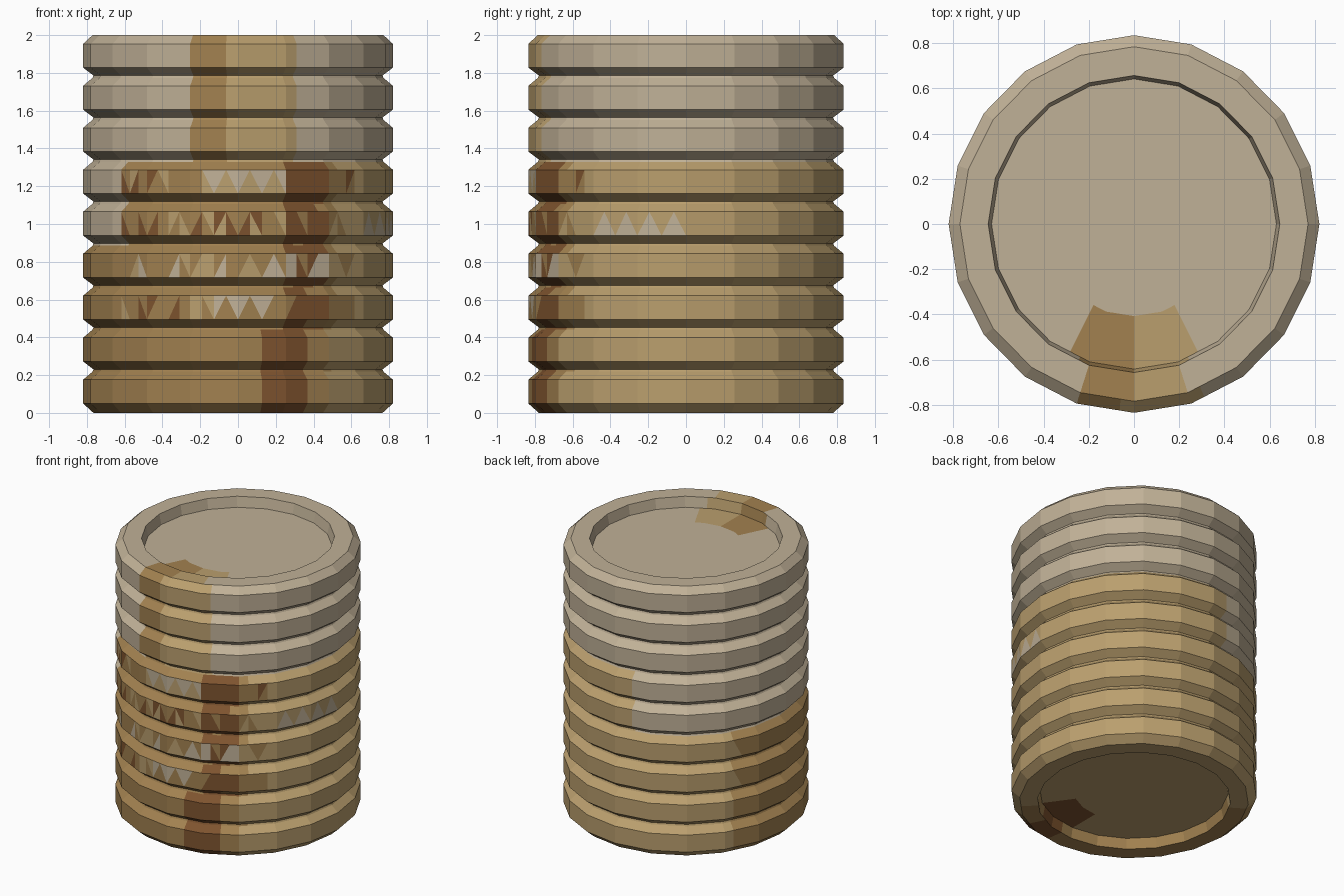
import bpy, bmesh, math, random

if "Cube" in bpy.data.objects:
    bpy.data.objects.remove(bpy.data.objects["Cube"])

random.seed(4)
SIDES, SUB, RIBS = 20, 4, 9
COLS = SIDES * SUB
RX, RY = 0.82, 0.835
PITCH = 2.0 / RIBS
DEPTH, FLOOR_R = 0.075, 0.63
GREY, TAN, AMBER, RUST = range(4)


def material(name, rgb):
    m = bpy.data.materials.new(name)
    m.diffuse_color = (*rgb, 1)
    m.use_nodes = True
    m.node_tree.nodes["Principled BSDF"].inputs["Base Color"].default_value = m.diffuse_color
    return m


MATS = [material("grey_beige", (0.53, 0.44, 0.31)),
        material("tan", (0.49, 0.345, 0.155)),
        material("amber_brown", (0.36, 0.22, 0.08)),
        material("rust", (0.21, 0.088, 0.028))]


def column_point(c, r, z):
    """Point on a 20-sided outline, each flat side split into SUB columns."""
    k, t = divmod(c, SUB)
    t /= SUB
    a, b = (2 * math.pi * i / SIDES for i in (k, k + 1))
    x = math.cos(a) * (1 - t) + math.cos(b) * t
    y = math.sin(a) * (1 - t) + math.sin(b) * t
    return (x * r, y * r * RY / RX, z)


def wall_colour(p, jagged):
    """Weathering: grey top, tan below, rusty streaks at the front."""
    x, y, z = p
    rib = int(z / PITCH)
    upper = z / PITCH - rib > 0.52      # triangle hanging from the rib's top edge
    ang = math.degrees(math.atan2(y, x)) % 360
    if rib >= 6:
        if y < 0 and -0.25 < x < 0.3:
            return AMBER if x < -0.08 else TAN
        return GREY
    if rib in (4, 5) and 100 < ang < 222:
        return GREY
    if y < 0 and rib >= 2 and abs(x) < 0.62:
        if 0.25 < x < 0.47:
            if jagged and rib == 3:
                return random.choice((GREY, RUST, AMBER))
            return RUST if rib == 5 or random.random() < 0.65 else AMBER
        if jagged:
            if rib == 5 and -0.2 < x < 0.25:
                return GREY if upper else TAN
            if rib == 2 and -0.12 < x < 0.18:
                return GREY if upper else AMBER
            if rib == 3 and x < 0.25 and not upper:
                return random.choice((GREY, TAN, AMBER))
            return random.choice((TAN, AMBER, AMBER, AMBER, RUST))
        return AMBER if x < 0.5 else TAN
    if y < 0 and 0.12 < x < 0.34:
        return RUST
    if y < 0 and x < 0.48:
        return AMBER
    if rib < 4 and 150 < ang < 270:
        return AMBER
    if jagged and rib == 4 and x > 0 and -0.5 < y < 0:
        return TAN if upper else GREY
    return TAN


def floor_colour(p):
    if p[2] < 1:
        return RUST if p[1] < -0.4 and 0 < p[0] < 0.3 else TAN
    if p[1] < -0.36 and -0.22 < p[0] < 0.22:
        return AMBER if p[0] < 0 else TAN
    return GREY


def finish(bm, name):
    bmesh.ops.recalc_face_normals(bm, faces=bm.faces)
    mesh = bpy.data.meshes.new(name)
    bm.to_mesh(mesh)
    bm.free()
    for m in MATS:
        mesh.materials.append(m)
    obj = bpy.data.objects.new(name, mesh)
    bpy.context.collection.objects.link(obj)
    return obj


def ring(bm, r, z):
    return [bm.verts.new(column_point(c, r, z)) for c in range(COLS)]


def bridge(bm, a, b):
    return [bm.faces.new((a[c], a[(c + 1) % COLS], b[(c + 1) % COLS], b[c]))
            for c in range(COLS)]


# Ribbed wall with rolled rims, from bottom recess to top recess
profile = [(FLOOR_R, DEPTH), (0.645, 0.0)]
for i in range(RIBS):
    z = i * PITCH
    last = i == RIBS - 1
    profile += [(0.765, z + (0.008 if i else 0)), (0.82, z + 0.05),
                (0.82, z + 0.176), (0.77, z + PITCH - (0 if last else 0.004))]
profile += [(0.645, 2.0), (FLOOR_R, 2.0 - DEPTH)]

bm = bmesh.new()
rings = [ring(bm, r, z) for r, z in profile]
even, odd = [], []
for i in range(len(rings) - 1):
    faces = bridge(bm, rings[i], rings[i + 1])
    if profile[i][0] == profile[i + 1][0] == 0.82 and 0.45 < profile[i][1] < 1.3:
        even += faces[0::2]
        odd += faces[1::2]
# Jagged paint patches: alternating diagonals give sawtooth triangles
jag = set(bmesh.ops.triangulate(bm, faces=even, quad_method='FIXED')["faces"])
jag |= set(bmesh.ops.triangulate(bm, faces=odd, quad_method='ALTERNATE')["faces"])
for f in bm.faces:
    p = f.calc_center_median()
    inner = math.hypot(p.x, p.y) < 0.74 and p.z > 1.92
    f.material_index = floor_colour(p) if inner else wall_colour(p, f in jag)
finish(bm, "ribbed_wall")


# Recessed discs closing both ends
def end_disc(name, z):
    bm = bmesh.new()
    outer, inner = ring(bm, FLOOR_R, z), ring(bm, 0.40, z)
    bridge(bm, outer, inner)
    mid = bm.verts.new((0, 0, z))
    for c in range(COLS):
        bm.faces.new((inner[c], inner[(c + 1) % COLS], mid))
    for f in bm.faces:
        f.material_index = floor_colour(f.calc_center_median())
    obj = finish(bm, name)
    up = 1 if z > 1 else -1
    if obj.data.polygons[0].normal.z * up < 0:
        obj.data.flip_normals()


end_disc("top_lid", 2.0 - DEPTH)
end_disc("bottom_lid", DEPTH)
